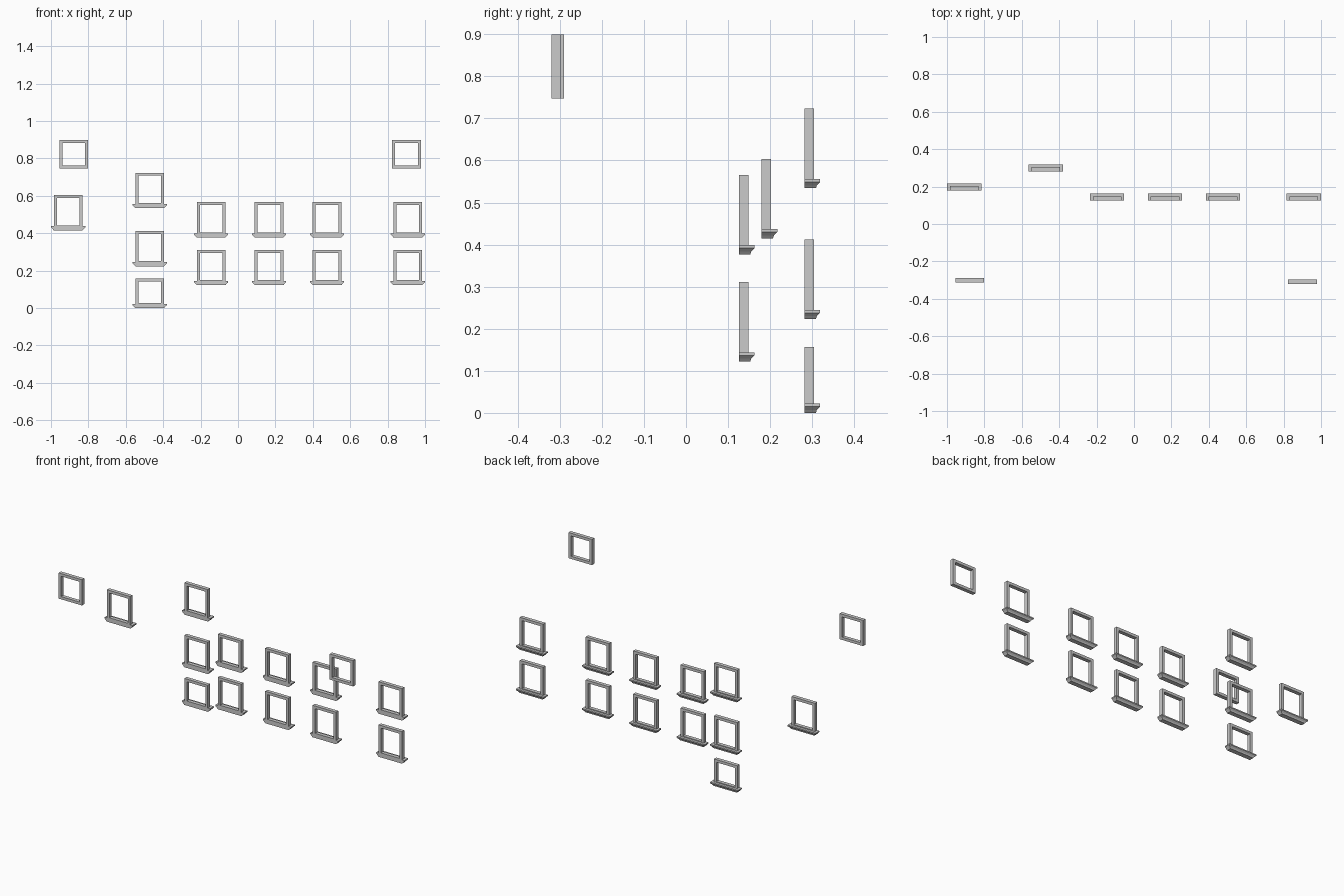
import bpy, bmesh

if "Cube" in bpy.data.objects:
    bpy.data.objects.remove(bpy.data.objects["Cube"])

BAR = 0.016   # frame bar thickness
W = 0.153     # frame width
D = 0.022     # frame depth


def finish(bm, name):
    bmesh.ops.recalc_face_normals(bm, faces=bm.faces)
    me = bpy.data.meshes.new(name)
    bm.to_mesh(me)
    bm.free()
    bpy.context.collection.objects.link(bpy.data.objects.new(name, me))


def bridge(bm, loops, closed=False):
    # join consecutive four-point rings with quads
    rings = [[bm.verts.new(p) for p in ring] for ring in loops]
    pairs = list(zip(rings, rings[1:])) + ([(rings[-1], rings[0])] if closed else [])
    for a, b in pairs:
        for i in range(4):
            j = (i + 1) % 4
            bm.faces.new((a[i], a[j], b[j], b[i]))
    if not closed:
        bm.faces.new(rings[0])
        bm.faces.new(rings[-1])


def frame(cx, y0, z0, z1, name="window_frame"):
    # rectangular picture frame, open in the middle
    bm = bmesh.new()

    def ring(inset, y):
        h = W / 2 - inset
        return [(cx - h, y, z0 + inset), (cx + h, y, z0 + inset),
                (cx + h, y, z1 - inset), (cx - h, y, z1 - inset)]
    bridge(bm, [ring(0, y0), ring(0, y0 + D), ring(BAR, y0 + D), ring(BAR, y0)], True)
    finish(bm, name)


def sill(cx, y0, z):
    # ledge stepping inwards towards its underside, flat at the back
    bm = bmesh.new()

    def ring(h, depth, dz):
        return [(cx - h, y0, z + dz), (cx + h, y0, z + dz),
                (cx + h, y0 + depth, z + dz), (cx - h, y0 + depth, z + dz)]
    bridge(bm, [ring(0.0915, 0.037, 0.022), ring(0.0915, 0.037, 0.015),
                ring(0.083, 0.029, 0.007), ring(0.077, 0.027, 0.0)])
    finish(bm, "window_sill")


def window(cx, y0, z, height):
    frame(cx, y0, z + 0.011, z + height)
    sill(cx, y0, z)


# two-storey row
for cx in (-0.144, 0.166, 0.476, 0.908):
    for z in (0.122, 0.377):
        window(cx, 0.126, z, 0.189)

# three-storey column with a short lowest window
for z, h in ((0.0, 0.157), (0.223, 0.189), (0.534, 0.189)):
    window(-0.472, 0.282, z, h)

# single outer window
window(-0.908, 0.180, 0.415, 0.189)

# upper windows without sills
frame(-0.879, -0.312, 0.747, 0.899, "upper_frame_left")
frame(0.901, -0.320, 0.747, 0.899, "upper_frame_right")
